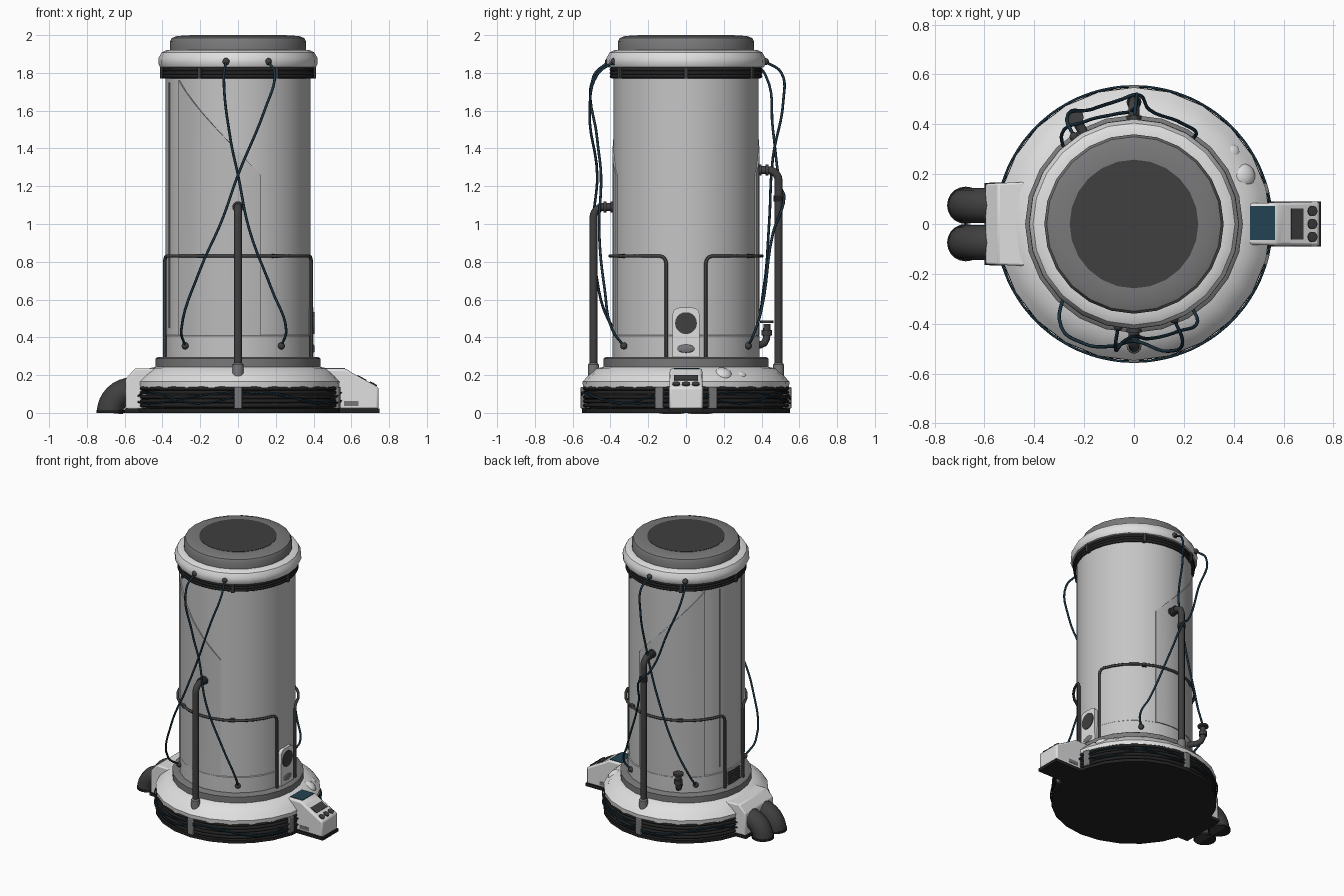
import bpy, bmesh, math
from mathutils import Vector, Matrix

if "Cube" in bpy.data.objects:
    bpy.data.objects.remove(bpy.data.objects["Cube"])

def mat(name, *c):
    m = bpy.data.materials.new(name)
    m.diffuse_color = (*c, 1)
    m.use_nodes = True
    m.node_tree.nodes["Principled BSDF"].inputs["Base Color"].default_value = m.diffuse_color
    return m

WHITE = mat("white shell", .74, .74, .74)
BODY = mat("body grey", .56, .56, .56)
PANEL = mat("panel grey", .50, .50, .50)
GREY = mat("mid grey", .19, .19, .195)
DARK = mat("dark grey", .05, .05, .05)
BLACK = mat("black", .016, .016, .016)
BLUE = mat("cable blue", .012, .035, .055)
SCREEN = mat("screen blue", .016, .055, .085)

def finish(name, bm, m, bevel=0, angle=35):
    bmesh.ops.recalc_face_normals(bm, faces=bm.faces)
    me = bpy.data.meshes.new(name)
    bm.to_mesh(me)
    bm.free()
    me.materials.append(m)
    me.shade_smooth()
    me.set_sharp_from_angle(angle=math.radians(angle))
    ob = bpy.data.objects.new(name, me)
    bpy.context.collection.objects.link(ob)
    if bevel:
        b = ob.modifiers.new("bevel", 'BEVEL')
        b.width, b.segments = bevel, 2
    return ob

def lathe(name, prof, m, seg=24, at=None):
    """Spin an (r, z) profile round z; ends with r = 0 close the shape."""
    bm = bmesh.new()
    vs = [bm.verts.new((r, 0, z)) for r, z in prof]
    es = [bm.edges.new(p) for p in zip(vs, vs[1:])]
    bmesh.ops.spin(bm, geom=vs + es, axis=(0, 0, 1), cent=(0, 0, 0), steps=seg, angle=math.tau)
    bmesh.ops.remove_doubles(bm, verts=bm.verts, dist=1e-4)
    if at:
        bmesh.ops.transform(bm, matrix=at, verts=bm.verts)
    return finish(name, bm, m)

def box(name, size, at, m, bevel=0):
    bm = bmesh.new()
    bmesh.ops.create_cube(bm, size=1)
    bmesh.ops.scale(bm, vec=size, verts=bm.verts)
    bmesh.ops.transform(bm, matrix=at, verts=bm.verts)
    return finish(name, bm, m, bevel)

def ball(name, scale, at, m):
    bm = bmesh.new()
    bmesh.ops.create_uvsphere(bm, u_segments=14, v_segments=8, radius=1)
    bmesh.ops.scale(bm, vec=scale, verts=bm.verts)
    bmesh.ops.transform(bm, matrix=at, verts=bm.verts)
    return finish(name, bm, m, angle=60)

def prism(name, xz, w0, w1, m, bevel=0):
    """Side profile in x-z, half width w0 at the first end of x and w1 at the other."""
    bm = bmesh.new()
    xs = [p[0] for p in xz]
    w = lambda x: w0 + (w1 - w0) * (x - min(xs)) / (max(xs) - min(xs))
    a, b = [[bm.verts.new((x, s * w(x), z)) for x, z in xz] for s in (-1, 1)]
    bm.faces.new(a)
    bm.faces.new(b)
    for i in range(len(a)):
        j = (i + 1) % len(a)
        bm.faces.new((a[i], a[j], b[j], b[i]))
    return finish(name, bm, m, bevel)

def tube(name, pts, r, m, smooth=False, closed=False, res=2):
    cu = bpy.data.curves.new(name, 'CURVE')
    cu.dimensions, cu.bevel_depth, cu.bevel_resolution = '3D', r, res
    cu.use_fill_caps, cu.resolution_u = True, 6
    sp = cu.splines.new('BEZIER' if smooth else 'POLY')
    if smooth:
        sp.bezier_points.add(len(pts) - 1)
        for p, q in zip(sp.bezier_points, pts):
            p.co, p.handle_left_type, p.handle_right_type = q, 'AUTO', 'AUTO'
    else:
        sp.points.add(len(pts) - 1)
        for p, q in zip(sp.points, pts):
            p.co = (*q, 1)
    sp.use_cyclic_u = closed
    cu.materials.append(m)
    ob = bpy.data.objects.new(name, cu)
    bpy.context.collection.objects.link(ob)
    return ob

T = lambda x, y, z: Matrix.Translation((x, y, z))
R = lambda deg, ax: Matrix.Rotation(math.radians(deg), 4, ax)
def cyl(deg, r, z):
    a = math.radians(deg)
    return (r * math.cos(a), r * math.sin(a), z)

# main tower, from the floor up
lathe("floor_plate", [(0, 0), (.55, 0), (.55, .022), (.5, .03), (0, .03)], BLACK)
lathe("base_core", [(.515, .02), (.515, .15)], DARK)
lathe("base_flange", [(.5, .135), (.545, .135), (.548, .165), (.52, .195), (.475, .235), (.42, .247)], WHITE)
lathe("neck_ring", [(.40, .24), (.437, .244), (.437, .288), (.425, .296), (.37, .296)], GREY)
lathe("body_skirt", [(.389, .28), (.389, .407), (.383, .412)], BODY)
lathe("body", [(.384, .28), (.384, 1.86)], BODY)
lathe("top_ring", [(.38, 1.825), (.412, 1.83), (.422, 1.85), (.42, 1.88), (.405, 1.908), (.38, 1.92), (.34, 1.92)], WHITE)
lathe("cap", [(.36, 1.91), (.36, 1.965), (.35, 1.985), (.32, 1.996), (.26, 1.998), (0, 1.998)], GREY)
lathe("cap_disc", [(.258, 1.996), (.258, 2.0), (0, 2.0)], DARK)

# bands of hose held by clips
for i in range(5):
    tube("base_band", [cyl(a * 10, .536, .04 + i * .0225) for a in range(36)], .011, BLACK, closed=True)
for i in range(3):
    tube("top_band", [cyl(a * 10, .394, 1.782 + i * .018) for a in range(36)], .0105, BLACK, closed=True)
for k in range(2):
    tube("base_wire", [cyl(a * 10, .552, .08 + .03 * math.sin(a * (.52 + .35 * k) + 2 * k)) for a in range(36)],
         .005, BLUE, True, True, 1)
for a in (15, 90, 165, 195, 270, 345):
    box("base_clip", (.035, .045, .115), R(a, 'Z') @ T(.54, 0, .08), GREY, .005)
for a in range(0, 360, 60):
    box("top_clip", (.03, .022, .062), R(a, 'Z') @ T(.398, 0, 1.8), DARK, .003)

# slanted wrap panels and guard rails, front and back
for s, side in ((-1, "front"), (1, "back")):
    bm = bmesh.new()
    cols = []
    for i in range(9):
        a, top = s * (72 + 9 * i), 1.26 + .0625 * i
        cols.append([bm.verts.new(cyl(a, r, z)) for r, z in ((.38, .41), (.390, .41), (.390, top), (.38, top))])
    for p, q in zip(cols, cols[1:]):
        for k in range(3):
            bm.faces.new((p[k], p[k + 1], q[k + 1], q[k]))
    bm.faces.new(cols[0])
    bm.faces.new(cols[-1])
    finish(side + "_panel", bm, PANEL)
    left = [(15, .28), (15, .79), (15.8, .81), (17.5, .825), (20, .83)]
    mid = [(a, .83) for a in range(30, 160, 10)]
    rail = left + mid + [(180 - a, z) for a, z in reversed(left)]
    tube(side + "_rail", [cyl(s * a, .402, z) for a, z in rail], .009, DARK)
    for a in (60, 120):
        box("rail_mount", (.03, .03, .02), R(s * a, 'Z') @ T(.392, 0, .83), DARK)

    # riser pipe with foot and collar
    h, b = (1.09, .055) if s < 0 else (1.285, .055)
    y = .49
    bend = [(0, s * (y - b + b * math.cos(t)), h - b + b * math.sin(t)) for t in [math.pi / 2 * i / 6 for i in range(7)]]
    tube(side + "_riser", [(0, s * y, .2)] + bend + [(0, s * .37, h)], .022, DARK, res=3)
    lathe("riser_foot", [(0, .18), (.03, .18), (.03, .255), (.022, .265)], GREY, 14, T(0, s * y, 0))
    for d in (.385, .42):
        lathe("riser_collar", [(0, 0), (.03, 0), (.03, .016), (0, .016)], DARK, 14, T(0, s * d, h) @ R(-90 * s, 'X'))
lathe("riser_clamp", [(.02, 0), (.027, 0), (.027, .03), (.02, .03)], BLACK, 14, T(0, .49, 1.12))

# left side door strip and grille
for a in (161, 199):
    box("door_seam", (.006, .006, 1.3), R(a, 'Z') @ T(.384, 0, 1.1), GREY)
for i in range(6):
    box("grille_slat", (.012, .13, .008), T(-.388, 0, .31 + i * .016), DARK)

# hanging cables with plugs
cables = {
    "front_cable_a": [(-.063, -.41, 1.86), (-.075, -.49, 1.78), (-.04, -.47, 1.45), (0, -.45, 1.26), (.06, -.46, .97),
                      (.18, -.43, .65), (.255, -.39, .44), (.23, -.33, .355)],
    "front_cable_b": [(.16, -.38, 1.86), (.195, -.47, 1.79), (.14, -.51, 1.6), (0, -.47, 1.26), (-.085, -.49, 1.02),
                      (-.2, -.48, .76), (-.3, -.38, .44), (-.28, -.28, .355)],
    "back_cable_a": [(0, .42, 1.86), (.01, .505, 1.8), (.01, .515, 1.65), (0, .46, 1.35), (-.08, .44, 1.0),
                     (-.2, .41, .65), (-.29, .36, .44), (-.275, .28, .355)],
    "back_cable_b": [(-.24, .35, 1.86), (-.27, .42, 1.79), (-.17, .46, 1.5), (-.05, .5, 1.2), (.01, .52, 1.14),
                     (.06, .46, .95), (.2, .40, .55), (.25, .36, .42), (.215, .33, .355)]}
for name, pts in cables.items():
    tube(name, pts, .007, BLUE, True)
    for p in (pts[0], pts[-1]):
        ball("cable_plug", (.019,) * 3, T(*p), DARK)

# back valve
va = R(119, 'Z')
tube("valve_pipe", [va @ Vector(p) for p in ((.37, 0, .36), (.45, 0, .36), (.475, 0, .37), (.488, 0, .395), (.49, 0, .47))],
     .02, DARK)
for z, r, t in ((.41, .028, .03), (.475, .036, .014)):
    lathe("valve_wheel", [(0, z), (r, z), (r, z + t), (0, z + t)], DARK, 12, va @ T(.49, 0, 0))

# right side gauge plate: square bottom, rounded top
bm = bmesh.new()
edge = [(-.072, .28), (.072, .28)] + [(.072 * math.copysign(abs(math.cos(t)) ** .5, math.cos(t)), .49 + .068 * math.sin(t) ** .5)
                                      for t in [math.pi * i / 12 for i in range(1, 12)]]
f = bm.faces.new([bm.verts.new((.37, y, z)) for y, z in edge])
ext = bmesh.ops.extrude_face_region(bm, geom=[f])
bmesh.ops.translate(bm, vec=(.03, 0, 0), verts=[v for v in ext["geom"] if isinstance(v, bmesh.types.BMVert)])
finish("gauge_plate", bm, WHITE)
lathe("gauge_dial", [(.058, 0), (.058, .006), (0, .006)], DARK, 20, T(.398, 0, .475) @ R(90, 'Y'))
ball("gauge_badge", (.006, .048, .022), T(.4, 0, .34), GREY)

# right control box with screen, slot and buttons
prism("control_box", [(.40, .02), (.40, .235), (.57, .235), (.605, .212), (.745, .135), (.745, .02)], .082, .09, WHITE, .012)
prism("control_foot", [(.40, 0), (.40, .022), (.75, .022), (.75, 0)], .09, .09, BLACK)
box("control_screen", (.1, .135, .006), T(.516, .004, .235), SCREEN)
slope = lambda x, y: T(x, y, .212 - (x - .605) * .55) @ R(28.8, 'Y')
box("control_slot", (.055, .125, .008), slope(.655, 0), DARK)
for y in (-.052, 0, .052):
    lathe("control_button", [(.021, -.004), (.021, .006), (0, .008)], DARK, 14, slope(.715, y))
for s in (-1, 1):
    box("control_vent", (.075, .006, .025), T(.6, s * .087, .05), GREY)

# domes on the flange
for x, y, z, r in ((.44, .195, .205, .05), (.395, .29, .2, .031)):
    ball("flange_dome", (r, r, r * .6), T(x, y, z) @ R(math.degrees(math.atan2(y, x)), 'Z') @ R(30, 'Y'), WHITE)

# left outlet box with two hoses
prism("outlet_box", [(-.595, .02), (-.595, .18), (-.545, .235), (-.40, .235), (-.40, .02)], .162, .17, WHITE, .008)
prism("outlet_foot", [(-.6, 0), (-.6, .022), (-.4, .022), (-.4, 0)], .165, .17, BLACK)
for y in (-.075, .075):
    arc = [(-.56 - .118 * math.sin(t), y, .118 * math.cos(t)) for t in [math.pi / 2 * i / 8 for i in range(9)]]
    tube("outlet_hose", arc, .07, DARK, res=4)
    lathe("hose_lip", [(0, 0), (.075, 0), (.075, .014), (.068, .014)], BLACK, 20, T(-.675, y, 0))
